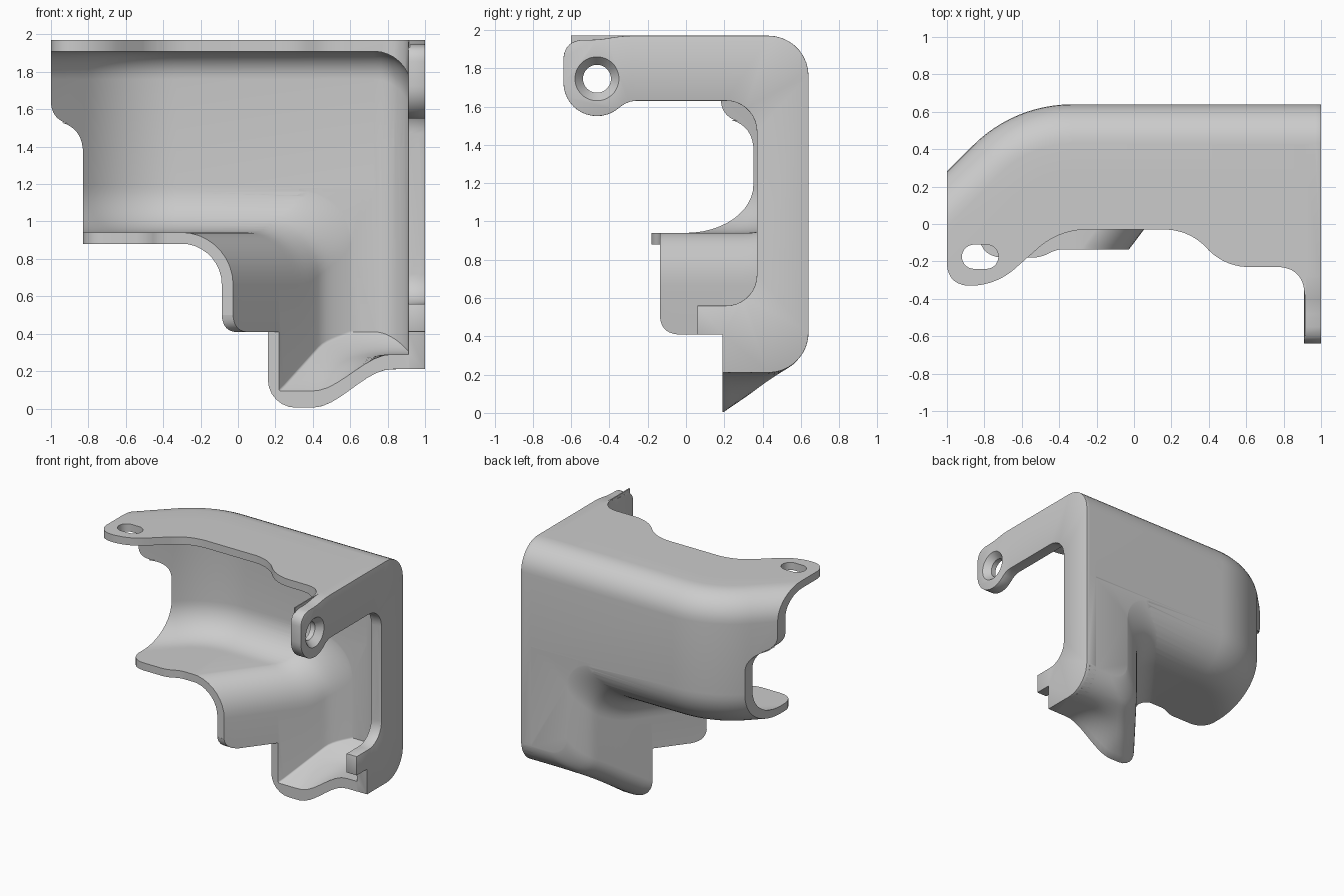
import bpy, bmesh
from math import sin, cos, pi, sqrt, radians
from mathutils import Vector

if "Cube" in bpy.data.objects:
    bpy.data.objects.remove(bpy.data.objects["Cube"])

grey = bpy.data.materials.new("plain grey")
grey.use_nodes = True
grey.diffuse_color = (0.6, 0.6, 0.6, 1)
grey.node_tree.nodes["Principled BSDF"].inputs["Base Color"].default_value = (0.6, 0.6, 0.6, 1)


def loft(name, rings):
    """Closed solid through rings of equal point count."""
    bm = bmesh.new()
    rows = [[bm.verts.new(p) for p in ring] for ring in rings]
    n = len(rows[0])
    for a, b in zip(rows, rows[1:]):
        for i in range(n):
            j = (i + 1) % n
            bm.faces.new((a[i], a[j], b[j], b[i]))
    caps = [bm.faces.new(rows[0][::-1]), bm.faces.new(rows[-1])]
    bm.normal_update()
    bmesh.ops.triangulate(bm, faces=caps)
    bmesh.ops.recalc_face_normals(bm, faces=bm.faces)
    mesh = bpy.data.meshes.new(name)
    bm.to_mesh(mesh)
    bm.free()
    mesh.materials.append(grey)
    obj = bpy.data.objects.new(name, mesh)
    bpy.context.collection.objects.link(obj)
    return obj


def prism(name, pts, axis, lo, hi):
    """Extrude a 2D outline along x, y or z."""
    place = {"x": lambda u, v, w: (w, u, v),
             "y": lambda u, v, w: (u, w, v),
             "z": lambda u, v, w: (u, v, w)}[axis]
    return loft(name, [[place(u, v, w) for u, v in pts] for w in (lo, hi)])


def rounded(corners, steps=7):
    """Outline whose corners (u, v, tangent length) are rounded."""
    out = []
    for i, (u, v, t) in enumerate(corners):
        p = Vector((u, v))
        if not t:
            out.append((u, v))
            continue
        a = p + (Vector(corners[i - 1][:2]) - p).normalized() * t
        b = p + (Vector(corners[(i + 1) % len(corners)][:2]) - p).normalized() * t
        mid = p * 0.83 + (a + b) * 0.085
        for k in range(steps + 1):
            s = k / steps
            q = a * (1 - s) ** 2 + mid * 2 * s * (1 - s) + b * s * s
            out.append((q.x, q.y))
    return out


def arc(cu, cv, r, a0, a1, n=9):
    return [(cu + r * cos(radians(a0 + (a1 - a0) * k / n)),
             cv + r * sin(radians(a0 + (a1 - a0) * k / n))) for k in range(n + 1)]


def apply(obj, mod):
    bpy.context.view_layer.objects.active = obj
    bpy.ops.object.modifier_apply(modifier=mod.name)


def combine(target, tool, operation="DIFFERENCE"):
    mod = target.modifiers.new("join", "BOOLEAN")
    mod.operation, mod.solver, mod.object = operation, "EXACT", tool
    apply(target, mod)
    bpy.data.objects.remove(tool)


# Upper body: C-shaped profile swept along the bent back line
def upper_ring(point, normal, e, wall, top, rt, bottom, rb, front):
    n0, zt, zb = wall + e, top - e, bottom + e
    nf = 0.35 + e
    prof = [(nf, zt)] + arc(n0 + rt, zt - rt, rt, 90, 180)
    prof += arc(n0 + rb, zb + rb, rb, 180, 270, 12) + [(nf, zb)]
    ring = [(point[0] + normal[0] * n, point[1] + normal[1] * n, z) for n, z in prof]
    fx = ring[0][0]
    return [(fx, front, zt)] + ring + [(fx, front, zb)]


def upper(name, ends, tail, *shape):
    path = [((x, 0.64), (0, -1), e) for x, e in ends]
    for k in range(13):
        a = pi / 4 * k / 12
        path.append(((-0.33 - 0.75 * sin(a), -0.11 + 0.75 * cos(a)), (sin(a), -cos(a)), 0))
    (px, py), normal, _ = path[-1]
    path.append(((px - tail, py - tail), normal, 0))
    return loft(name, [upper_ring(*p, *shape) for p in path])


# Lower lobe: sections along y with a slanted side wall, flared top and sloping floor
def lobe(name, y0, y1, left, flare, shelf, rb, corner, inner):
    rings = []
    for k in range(29):
        y = y0 + (y1 - y0) * sin(pi / 2 * k / 28)
        xl = left + 0.757 * (y + 0.14) + 0.1 * (max(0, y - y1 + 0.1) / 0.1) ** 2
        za = shelf + rb - sqrt(rb ** 2 - min(rb, max(0, y - 0.32)) ** 2) + 0.002
        yy = max(y, 0.19)
        if inner:
            back = max(0, y - 0.37)
            xr = 0.925 - 0.2 + sqrt(0.04 - min(0.2, back) ** 2)
            plate, low = 0.29 + 3 * back ** 2, 0.09 + 0.84 * (yy - 0.19)
        else:
            xr = 0.97
            plate = 0.42 - sqrt(0.21 ** 2 - min(0.21, max(0, y - 0.43)) ** 2)
            low = 0.68 * (yy - 0.19) if y < 0.57 else plate

        def floor(x):
            s = min(1, max(0, (x - 0.4) / 0.42))
            return low + s * s * (3 - 2 * s) * (plate - low)
        sec = arc(xl - flare, za - flare, flare, 90, 0)
        zc = floor(xl + corner)
        sec += arc(xl + corner, zc + corner, corner, 180, 270, 6)
        for i in range(1, 15):
            x = xl + corner + (xr - xl - corner) * i / 14
            sec.append((x, floor(x)))
        sec += [(xr, 1.4), (xl - flare, 1.4)]
        rings.append([(x, y, z) for x, z in sec])
    return loft(name, rings)


shell = upper("cover_bracket", [(0.97, 0)], 0.5, 0, 1.97, 0.21, 0.88, 0.32, -0.6)
combine(shell, lobe("lobe_outside", -0.14, 0.639, -0.09, 0.22, 0.88, 0.32, 0.15, False), "UNION")

# Hollow the inside, rounding where it meets the side plate
turns = [pi / 2 * k / 8 for k in range(8, -1, -1)]
ends = [(0.725 + 0.2 * sin(t), 0.2 * (1 - cos(t))) for t in turns]
combine(shell, upper("upper_hollow", ends, 0.55, 0.07, 1.91, 0.15, 0.94, 0.25, -1))
combine(shell, lobe("lobe_hollow", -0.25, 0.569, -0.03, 0.28, 0.94, 0.25, 0.01, True))

# Trim the front of the top, the front of the shelf, the left end and the lower front
top_front = rounded([(-1.3, 0, 0), (-1, 0, 0), (-1, -0.33, 0.11), (-0.74, -0.33, 0.12),
                     (-0.4, -0.03, 0.13), (0.3, -0.03, 0.12), (0.48, -0.23, 0.12),
                     (0.911, -0.23, 0.13), (0.911, -1.2, 0), (-1.3, -1.2, 0)])
combine(shell, prism("top_trim", top_front, "z", 1.5, 2.1))
shelf_front = rounded([(-1.3, 0, 0), (-0.83, 0, 0), (-0.83, -0.18, 0.12), (-0.49, -0.18, 0.05),
                       (-0.42, -0.135, 0.04), (0.95, -0.135, 0), (0.95, -1.2, 0), (-1.3, -1.2, 0)])
combine(shell, prism("shelf_trim", shelf_front, "z", 0.5, 1.3))
left_end = rounded([(-1.6, 0.5, 0), (-0.83, 0.5, 0), (-0.83, 1.51, 0.12), (-1, 1.54, 0.09),
                    (-1, 2.2, 0), (-1.6, 2.2, 0)])
combine(shell, prism("left_trim", left_end, "y", -1.5, 1.5))
lower_front = rounded([(-1, -1, 0), (0.19, -1, 0), (0.19, 0.41, 0), (-0.136, 0.41, 0.09),
                       (-0.136, 0.6, 0), (-1, 0.6, 0)])
combine(shell, prism("lower_trim", lower_front, "x", -1.2, 1.2))
side = [(-2, -1), (0.37, -1), (0.37, 3), (-2, 3)]
combine(shell, prism("side_trim", side, "x", 0.92, 1.3))

# Side plate with its arm and open window
outline = arc(0.43, 1.76, 0.21, 0, 90) + rounded([
    (0.43, 1.97, 0), (-0.34, 1.97, 0.06), (-0.44, 1.95, 0.04), (-0.64, 1.945, 0.09),
    (-0.64, 1.725, 0)])[1:-1]
outline += arc(-0.465, 1.725, 0.175, 180, 305, 14)
outline += rounded([(-0.365, 1.582, 0), (-0.3, 1.63, 0.04), (0.0, 1.63, 0)])[1:-1]
outline += arc(0.21, 1.47, 0.16, 90, 0) + arc(0.21, 0.72, 0.16, 0, -90)
outline += [(0.06, 0.56), (0.06, 0.41), (0.19, 0.41), (0.19, 0.21)]
outline += arc(0.43, 0.42, 0.21, -90, 0)
plate = prism("side_plate", outline, "x", 0.91, 1.0)
bevel = plate.modifiers.new("soft_edges", "BEVEL")
bevel.width, bevel.segments, bevel.limit_method = 0.012, 2, "ANGLE"
bevel.angle_limit = radians(50)
apply(plate, bevel)
combine(shell, plate, "UNION")

# Countersunk hole in the arm and slot in the top tab
screw = [(1.01, 0.123), (0.95, 0.073), (0.8, 0.073)]
combine(shell, loft("arm_hole", [[(x, u, v) for u, v in arc(-0.465, 1.745, r, 0, 352.5, 47)]
                                 for x, r in screw]))
slot = arc(-0.79, -0.175, 0.065, -90, 90, 14) + arc(-0.855, -0.175, 0.065, 90, 270, 14)
combine(shell, prism("tab_slot", slot, "z", 1.8, 2.1))

# Smooth shading with sharp edges kept
bpy.ops.object.select_all(action="DESELECT")
shell.select_set(True)
bpy.context.view_layer.objects.active = shell
bpy.ops.object.shade_smooth_by_angle(angle=radians(30))
